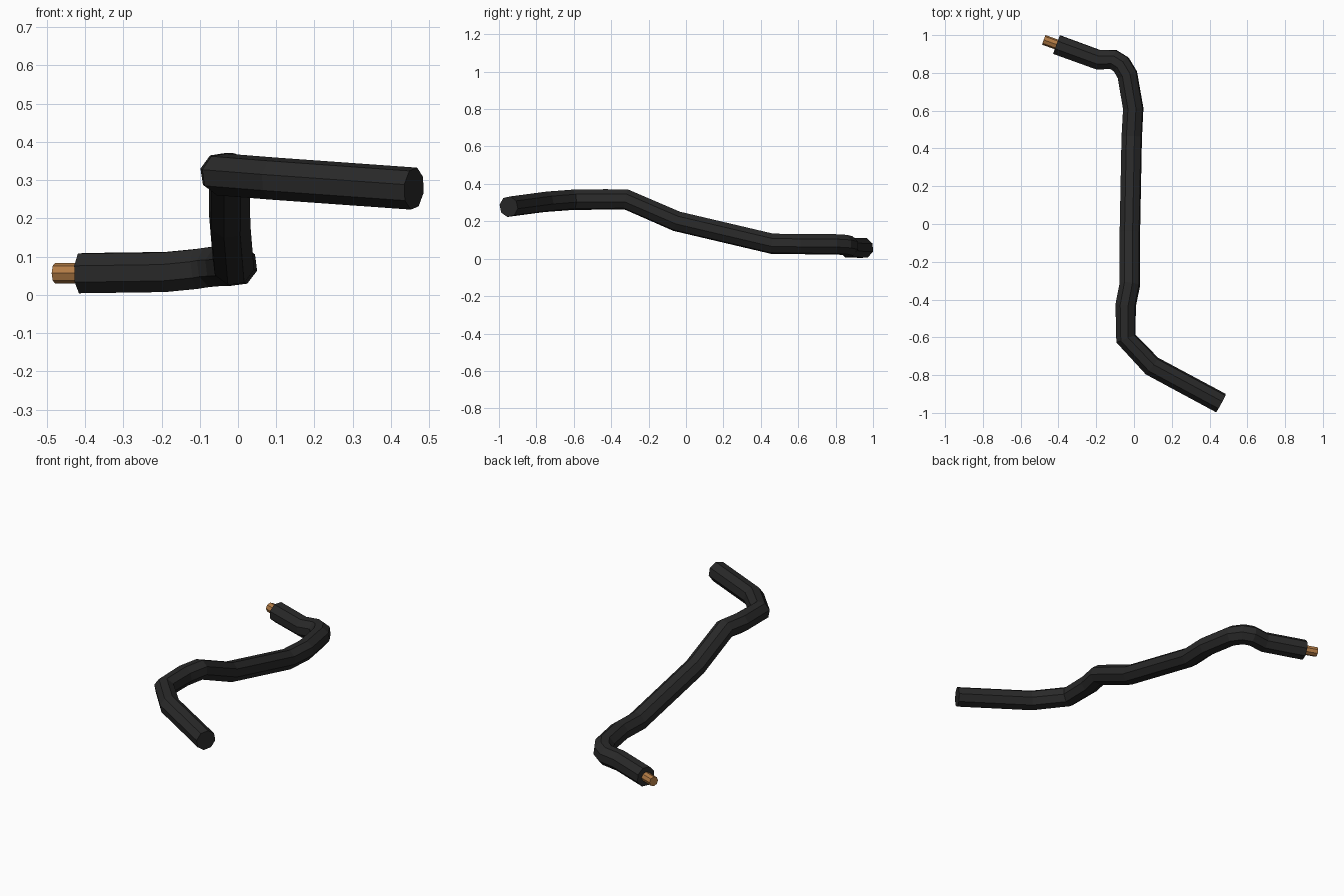
import bpy, math

if "Cube" in bpy.data.objects:
    bpy.data.objects.remove(bpy.data.objects["Cube"])


def tube(name, points, radius, sides, color, roll=0.0):
    """Flat-shaded polygonal tube swept along a path."""
    curve = bpy.data.curves.new(name, 'CURVE')
    curve.dimensions = '3D'
    curve.bevel_depth = radius
    curve.bevel_resolution = (sides - 4) // 2
    curve.use_fill_caps = True
    spline = curve.splines.new('POLY')
    spline.points.add(len(points) - 1)
    for p, co in zip(spline.points, points):
        p.co = (*co, 1)
        p.tilt = roll
    spline.use_smooth = False
    obj = bpy.data.objects.new(name, curve)
    bpy.context.collection.objects.link(obj)
    bpy.ops.object.select_all(action='DESELECT')
    obj.select_set(True)
    bpy.context.view_layer.objects.active = obj
    bpy.ops.object.convert(target='MESH')
    obj = bpy.context.view_layer.objects.active
    obj.name = name
    obj.data.polygons.foreach_set("use_smooth", [False] * len(obj.data.polygons))
    mat = bpy.data.materials.new(name + "_color")
    mat.diffuse_color = color
    mat.use_nodes = True
    mat.node_tree.nodes["Principled BSDF"].inputs["Base Color"].default_value = mat.diffuse_color
    obj.data.materials.clear()
    obj.data.materials.append(mat)
    return obj


# Bent insulated cable, from the front right end to the stripped back left end
path = [
    (0.46, -0.948, 0.278), (0.095, -0.752, 0.304), (-0.043, -0.606, 0.315),
    (-0.044, -0.43, 0.317), (-0.022, -0.32, 0.317), (-0.022, -0.05, 0.20),
    (-0.012, 0.46, 0.08), (-0.004, 0.61, 0.078), (-0.035, 0.79, 0.077),
    (-0.068, 0.845, 0.074), (-0.108, 0.87, 0.068), (-0.19, 0.87, 0.060),
    (-0.41, 0.95, 0.057),
]
tube("cable_insulation", path, 0.056, 8, (0.022, 0.022, 0.022, 1), math.radians(11))

# Bare copper core sticking out of the stripped end
tube("copper_core", [(-0.36, 0.932, 0.057), (-0.478, 0.975, 0.057)],
     0.027, 8, (0.45, 0.2, 0.06, 1))
